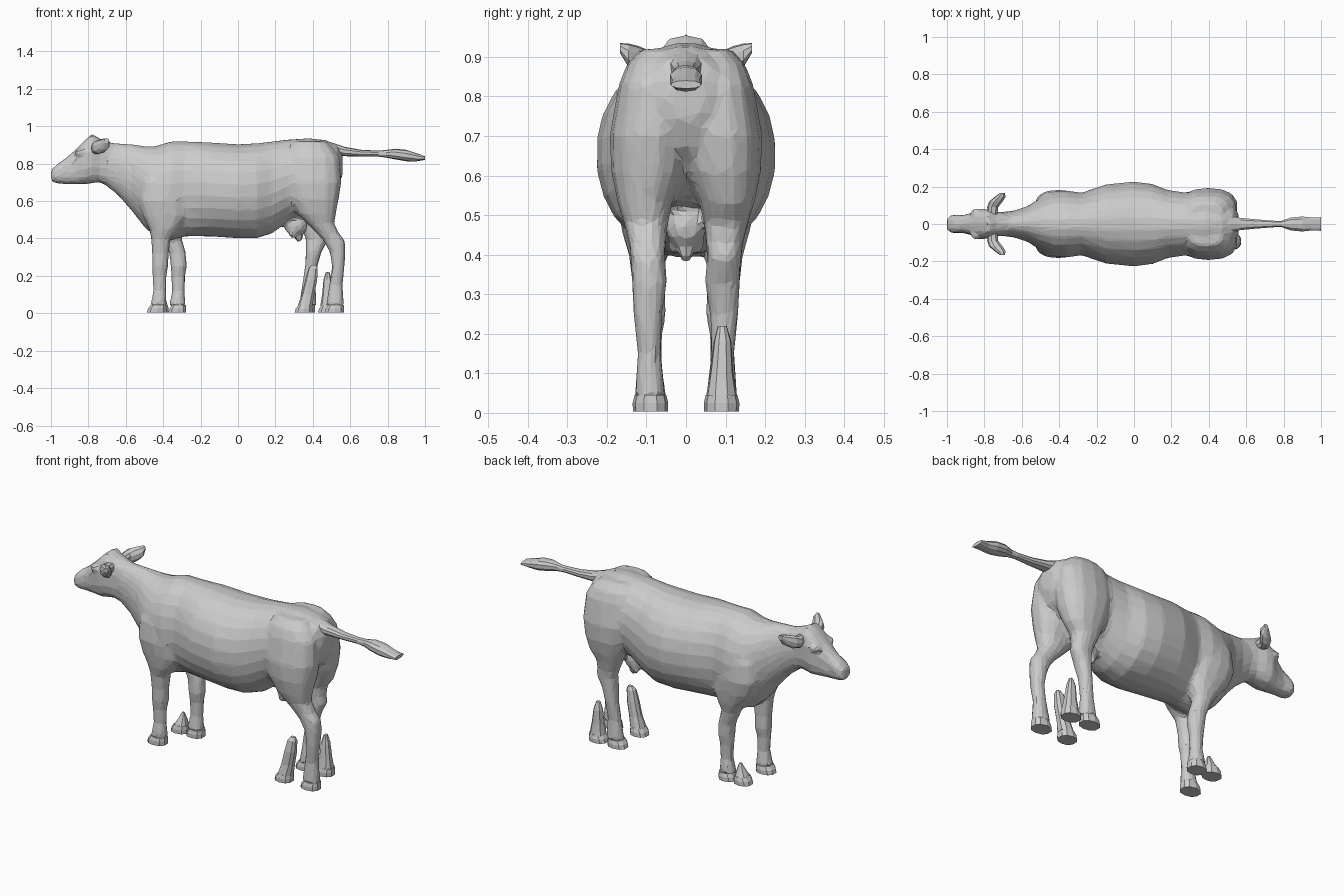
import bpy
import bmesh
import math
from mathutils import Matrix, Vector

default_cube = bpy.data.objects.get("Cube")
if default_cube:
    bpy.data.objects.remove(default_cube, do_unlink=True)

# One plain clay colour for the whole animal
clay = bpy.data.materials.new("clay_grey")
clay.use_nodes = True
clay.diffuse_color = (0.6, 0.6, 0.6, 1)
clay.node_tree.nodes["Principled BSDF"].inputs["Base Color"].default_value = clay.diffuse_color

X_AXIS, Y_AXIS, Z_AXIS = range(3)
RIGHT, LEFT = -1, 1


def loft(bm, axis, stations, sides=14, side=LEFT, roundness=0.85):
    """Skin rounded sections (position, u_min, u_max, v_min, v_max), in hundredths."""
    def rounded(value):
        return math.copysign(abs(value) ** roundness, value)

    rings = []
    for position, u_min, u_max, v_min, v_max in stations:
        ring = []
        for step in range(sides):
            angle = math.tau * (step + 0.5) / sides
            u = (u_min + u_max + (u_max - u_min) * rounded(math.cos(angle))) / 2
            v = (v_min + v_max + (v_max - v_min) * rounded(math.sin(angle))) / 2
            point = [u, v]
            point.insert(axis, position)
            point[Y_AXIS] *= side
            ring.append(bm.verts.new(Vector(point) / 100))
        rings.append(ring)
    for lower, upper in zip(rings, rings[1:]):
        for i in range(sides):
            j = (i + 1) % sides
            bm.faces.new((lower[i], lower[j], upper[j], upper[i]))
    bm.faces.new(rings[0])
    bm.faces.new(rings[-1])


def centred(stations):
    """Turn (x, half_width, bottom, top) into full sections centred on the spine."""
    return [(x, -half, half, bottom, top) for x, half, bottom, top in stations]


def blob(bm, centre, radii):
    matrix = Matrix.Translation(centre) @ Matrix.Diagonal((*radii, 1))
    bmesh.ops.create_icosphere(bm, subdivisions=2, radius=1, matrix=matrix)


def finish(bm, name):
    bmesh.ops.recalc_face_normals(bm, faces=bm.faces[:])
    mesh = bpy.data.meshes.new(name)
    bm.to_mesh(mesh)
    bm.free()
    mesh.materials.append(clay)
    obj = bpy.data.objects.new(name, mesh)
    bpy.context.collection.objects.link(obj)
    return obj


def stride(stations, shift):
    """Swing the lower part of a leg forward or back along x."""
    moved = []
    for z, x_min, x_max, y_min, y_max in stations:
        offset = shift * min(1, max(0, (55 - z) / 25))
        moved.append((z, x_min + offset, x_max + offset, y_min, y_max))
    return moved


def hoof(name, toe, heel, side):
    bm = bmesh.new()
    loft(bm, Z_AXIS, [
        (0.3, toe, heel, 4.6, 13.4),
        (2.5, toe + 0.7, heel, 4.5, 13.5),
        (4.5, toe + 2.2, heel - 0.3, 5, 13),
    ], sides=10, side=side)
    finish(bm, name)


def stump(name, stations, side):
    bm = bmesh.new()
    loft(bm, Z_AXIS, stations, sides=9, side=side)
    finish(bm, name)


# Trunk and neck
body = bmesh.new()
loft(body, X_AXIS, centred([
    (-74, 6, 71, 91), (-64, 7.2, 63, 91), (-57, 9.5, 55, 90.5), (-50, 14, 46, 89.5),
    (-44, 17, 40.5, 89.5), (-36, 18, 39, 92), (-28, 16.8, 41, 92), (-15, 21.3, 41, 91.5),
    (0, 22.8, 40, 90.5), (10, 21.5, 40, 91), (18, 18.3, 42.5, 92), (27, 17, 49, 93),
    (38, 17, 53, 93.7), (47, 15, 61, 92.7), (53, 11, 67, 90), (56, 5, 74, 85),
]), sides=24, roundness=0.97)

# Head with brows
loft(body, X_AXIS, centred([
    (-100, 3.6, 70.5, 76.5), (-97, 5, 69.5, 79.5), (-92, 4.7, 69, 83), (-87, 6, 69, 87.5),
    (-82, 8.2, 69, 92.7), (-78, 8, 69.5, 96), (-74, 6.8, 70, 93.5), (-67, 6, 67, 91),
]), roundness=0.75)
for y in (-0.06, 0.06):
    blob(body, (-0.835, y, 0.86), (0.04, 0.026, 0.024))

# Hind and fore legs share one shape per pair, with a different stride per side
hind_leg = [
    (92, 30, 47, 2, 11.5), (88, 27, 51, 1, 15), (83, 25, 54.5, -0.5, 17), (70, 24, 55.5, -1, 19.3),
    (61, 27, 54, 0, 19), (53, 32, 52.3, 3.5, 17.3), (48, 37, 51.5, 4.5, 15.7), (43, 42, 54, 5, 14.5),
    (39, 45.5, 57.2, 5.3, 14), (33, 49, 57.5, 4.7, 13.7), (25, 50.3, 57, 6, 13.3),
    (15, 48.7, 56, 6.3, 12.2), (10, 48, 56.3, 5.8, 12.7), (4, 47, 56.7, 5, 13),
]
fore_leg = [
    (84, -46, -36, 4, 12), (70, -52, -30, 3, 17.3), (60, -53, -27, 3, 18.3), (52, -51, -27, 4, 17.3),
    (45, -47.5, -32, 5, 16), (40, -46.5, -36, 5, 14.5), (32, -46, -37, 5.3, 13.5),
    (25, -46, -37.3, 5, 13.3), (20, -45.7, -38.2, 6, 12.4), (12, -45.3, -38.5, 6.2, 12),
    (8, -46, -38.3, 5.5, 12.7), (4, -47, -38, 5, 13),
]
for side, hind_shift, fore_shift in ((RIGHT, 0, 0), (LEFT, -14.5, 10)):
    loft(body, Z_AXIS, stride(hind_leg, hind_shift), side=side)
    loft(body, Z_AXIS, stride(fore_leg, fore_shift), side=side)

# Small udder with its teats
blob(body, (0.31, 0, 0.47), (0.065, 0.055, 0.06))
blob(body, (0.325, 0, 0.415), (0.025, 0.022, 0.038))
for y in (-0.03, 0.03):
    blob(body, (0.29, y, 0.425), (0.018, 0.016, 0.03))

# Fuse the body masses into one softly faceted skin
skin = finish(body, "body")
fuse = skin.modifiers.new("Fuse", "REMESH")
fuse.mode = "VOXEL"
fuse.voxel_size = 0.011
soften = skin.modifiers.new("Soften", "SMOOTH")
soften.factor = 0.5
soften.iterations = 6
facet = skin.modifiers.new("Facet", "DECIMATE")
facet.ratio = 0.06

# Tail with a thick root and a flared tuft
tail = bmesh.new()
loft(tail, X_AXIS, centred([
    (44, 6, 86, 93), (51, 4.5, 84.5, 91), (57, 3.4, 84, 89), (66, 2.5, 83.8, 87.4),
    (75, 1.8, 83.8, 87), (79, 1.8, 83.3, 87.3), (84, 3.6, 82.3, 88), (90, 4.2, 81.3, 87.4),
    (95, 3.6, 81.2, 85.7), (100, 3.8, 82, 84),
]), sides=10)
finish(tail, "tail")

# Ears, mirrored
for label, side in (("right", RIGHT), ("left", LEFT)):
    ear = bmesh.new()
    loft(ear, Y_AXIS, [
        (4, -78, -73, 86, 91), (9, -78.5, -72.5, 85, 91.5), (12, -77.5, -70, 85.5, 92.8),
        (14.5, -74.5, -68.5, 87.3, 93.4), (16.7, -71.5, -69, 91, 93.5),
    ], sides=9, side=side)
    finish(ear, label + "_ear")

# Hooves of the four standing legs
hoof("right_hind_hoof", 46, 57, RIGHT)
hoof("left_hind_hoof", 30.3, 41.5, LEFT)
hoof("right_fore_hoof", -49, -38, RIGHT)
hoof("left_fore_hoof", -37.5, -27.5, LEFT)

# Loose spare feet tapering to a point beside the legs
hoof("right_hind_spare_hoof", 30, 40, RIGHT)
stump("right_hind_spare_foot", [
    (4, 32, 40, 5, 13), (10, 34, 41, 6, 12), (18, 36, 42.5, 6.3, 12),
    (24, 37.7, 42.7, 7, 11.2), (25.8, 39.3, 42, 8, 10),
], RIGHT)
hoof("left_hind_spare_hoof", 42.5, 53, LEFT)
stump("left_hind_spare_foot", [
    (4, 44, 52.5, 5, 13), (10, 45, 51.5, 6, 12), (18, 45.7, 50.3, 7, 11.5), (22, 47, 49, 8, 10.3),
], LEFT)
hoof("left_fore_spare_hoof", -47, -37, LEFT)
stump("left_fore_spare_foot", [
    (4, -45, -37.5, 5, 13), (8, -42.5, -38.5, 7, 11), (11, -41, -39.5, 8.4, 9.6),
], LEFT)
